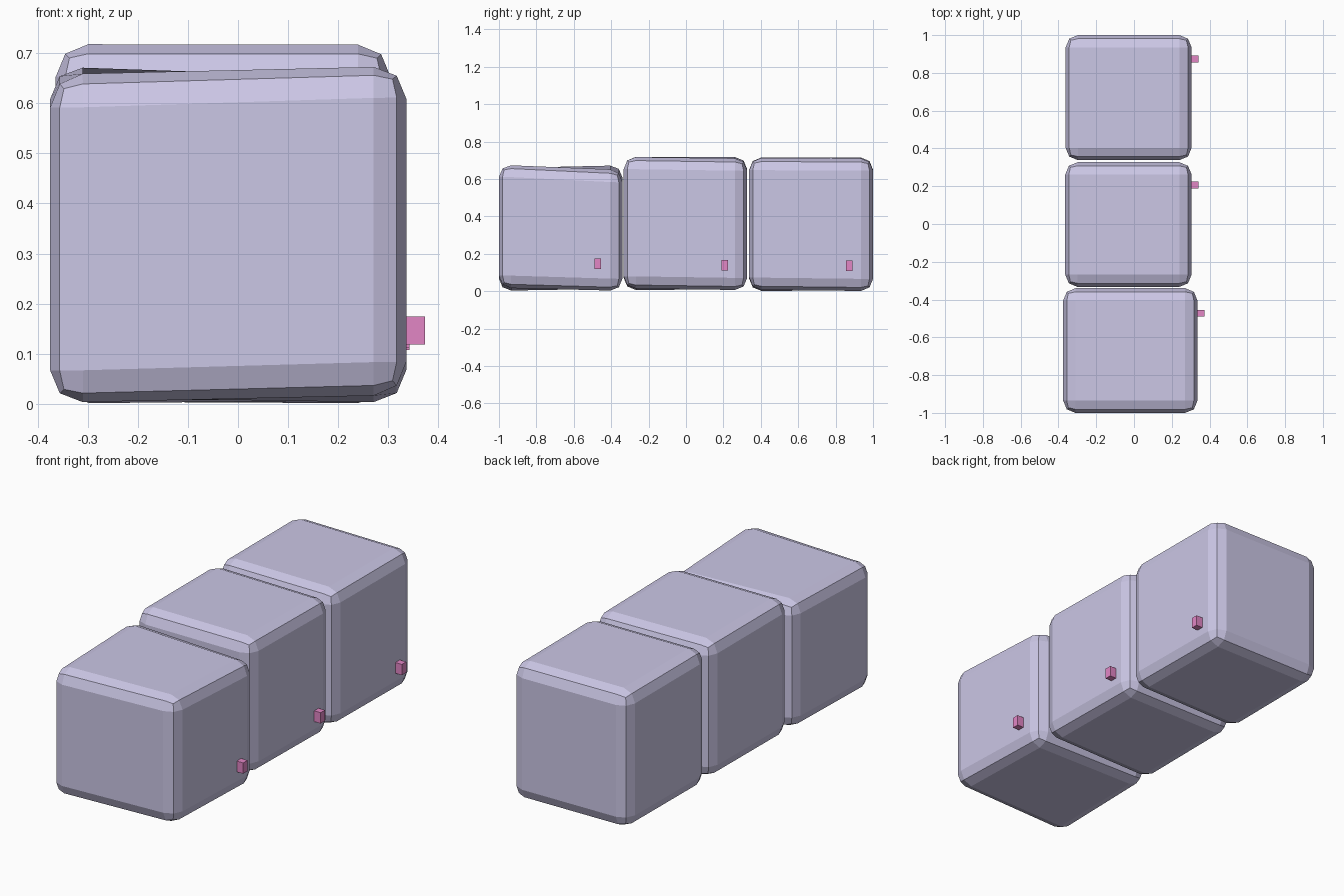
import bpy, bmesh

if "Cube" in bpy.data.objects:
    bpy.data.objects.remove(bpy.data.objects["Cube"])


def material(name, color):
    m = bpy.data.materials.new(name)
    m.diffuse_color = color
    m.use_nodes = True
    m.node_tree.nodes["Principled BSDF"].inputs["Base Color"].default_value = m.diffuse_color
    return m


BODY = material("lavender", (0.60, 0.57, 0.79, 1))
TAG = material("pink", (0.76, 0.24, 0.56, 1))


def box(name, x, y, z, mat, bottom=(0, 0, 0, 0), top=(0, 0, 0, 0), bevel=0):
    """Box from ranges; bottom/top lift the corners FL, FR, BL, BR in z."""
    bm = bmesh.new()
    bmesh.ops.create_cube(bm, size=1)
    for v in bm.verts:
        i, j, k = (int(c > 0) for c in v.co)
        v.co = (x[i], y[j], z[k] + (bottom, top)[k][i + 2 * j])
    mesh = bpy.data.meshes.new(name)
    bm.to_mesh(mesh)
    bm.free()
    mesh.materials.append(mat)
    ob = bpy.data.objects.new(name, mesh)
    bpy.context.collection.objects.link(ob)
    if bevel:
        mod = ob.modifiers.new("rounded_edges", 'BEVEL')
        mod.width = bevel
        mod.segments = 2
        mod.limit_method = 'NONE'
    return ob


# Three rounded blocks in a row, each slightly uneven
blocks = [
    ("front_block", (-0.375, 0.336), (-1.0, -0.34), (0, 0.67),
     (0, 0.02, 0.015, 0), (-0.015, 0.008, 0.006, -0.025)),
    ("middle_block", (-0.364, 0.305), (-0.333, 0.327), (0.005, 0.718),
     (0, 0.01, 0.005, 0), (0, 0, 0, -0.01)),
    ("back_block", (-0.362, 0.305), (0.338, 1.0), (0, 0.715),
     (0, 0.008, 0.005, 0), (0, -0.003, 0, -0.006)),
]
for name, x, y, z, bottom, top in blocks:
    box(name, x, y, z, BODY, bottom, top, bevel=0.065)

# Small pink tags low on the right side
for name, x, y, z in [("front_tag", 0.336, -0.472, 0.146),
                      ("middle_tag", 0.305, 0.207, 0.139),
                      ("back_tag", 0.305, 0.873, 0.135)]:
    box(name, (x - 0.002, x + 0.037), (y - 0.018, y + 0.018),
        (z - 0.028, z + 0.028), TAG)
